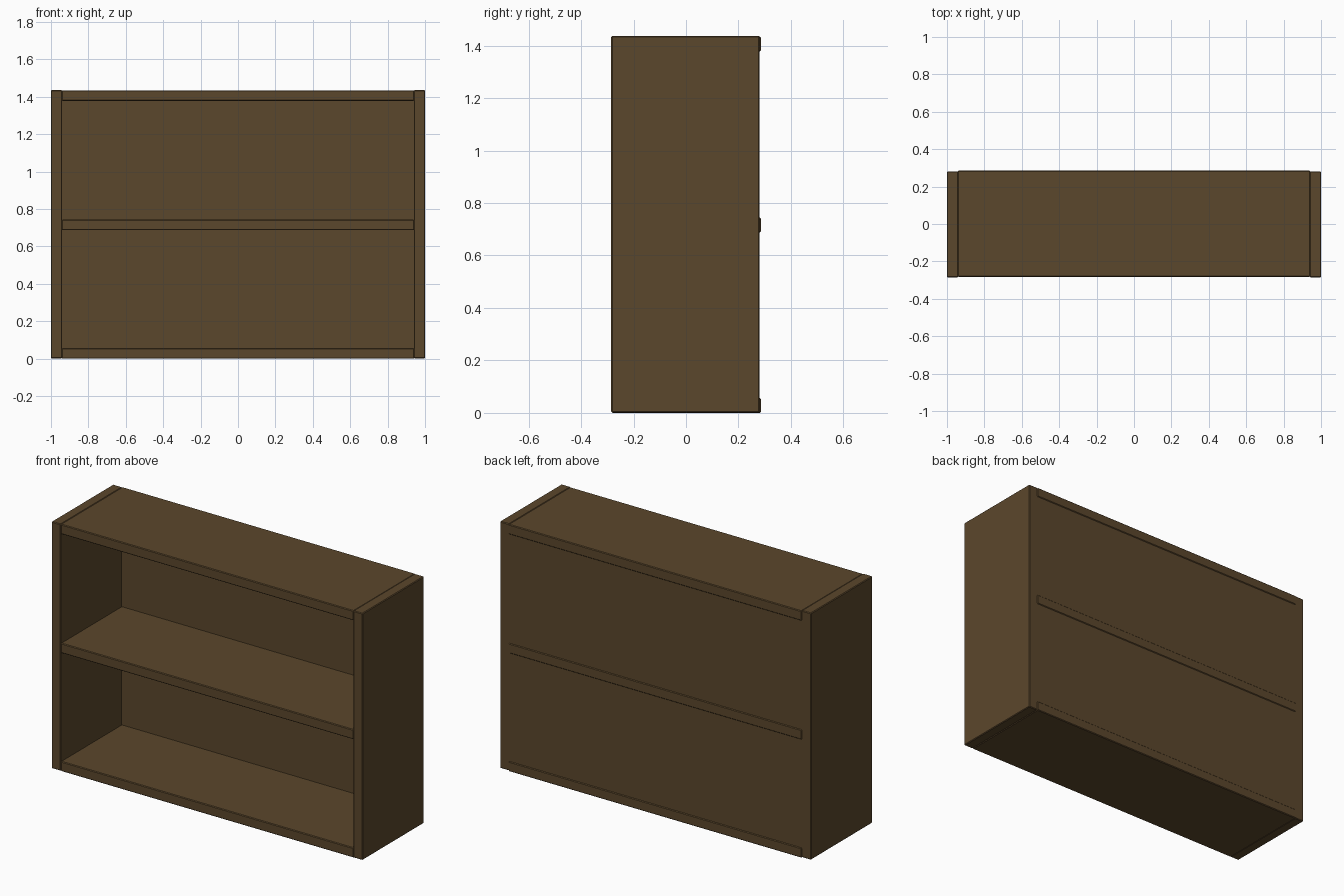
import bpy

if "Cube" in bpy.data.objects:
    bpy.data.objects.remove(bpy.data.objects["Cube"])

# Single brown wood colour
wood = bpy.data.materials.new("brown wood")
wood.diffuse_color = (0.105, 0.063, 0.025, 1)
wood.use_nodes = True
wood.node_tree.nodes["Principled BSDF"].inputs["Base Color"].default_value = wood.diffuse_color


def board(name, lo, hi, bevel=0.004):
    """Box from corner lo to corner hi with lightly eased edges."""
    size = [b - a for a, b in zip(lo, hi)]
    mid = [(a + b) / 2 for a, b in zip(lo, hi)]
    bpy.ops.mesh.primitive_cube_add(size=1, location=mid)
    ob = bpy.context.object
    ob.name = name
    ob.scale = size
    bpy.ops.object.transform_apply(location=False, rotation=False, scale=True)
    ob.data.materials.append(wood)
    if bevel:
        m = ob.modifiers.new("eased edges", 'BEVEL')
        m.width = bevel
        m.segments = 1
    return ob


H, D, T = 1.438, 0.285, 0.06

# Upright sides
board("left_side", (-1, -D, 0.002), (-1 + T, 0.281, H - 0.002))
board("right_side", (1 - T, -D, 0.002), (1, 0.281, H - 0.002))

# Bottom, middle and top shelves, standing very slightly proud at the back
for name, z in (("bottom_shelf", 0), ("middle_shelf", 0.687), ("top_shelf", H - T)):
    board(name, (-1 + T - 0.002, -D + 0.002, z), (1 - T + 0.002, D, z + T - 0.003))

# Thin back panel
board("back_panel", (-1 + T - 0.01, 0.274, 0.01), (1 - T + 0.01, 0.281, H - 0.01), 0)
